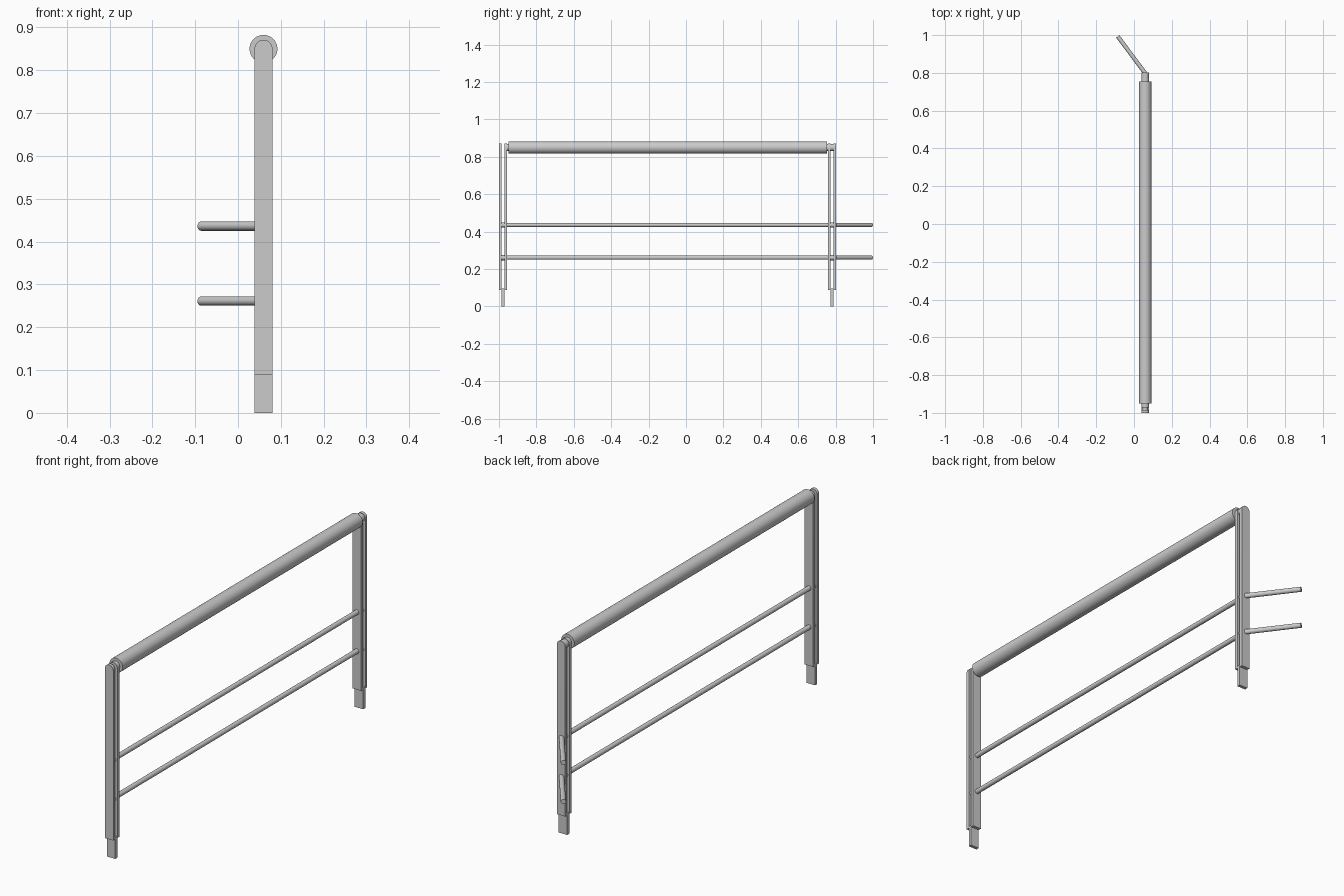
import bpy, bmesh, math
from mathutils import Vector

if "Cube" in bpy.data.objects:
    bpy.data.objects.remove(bpy.data.objects["Cube"])

X = 0.0595            # railing centre line
HALF = 0.021          # half width of a post plate
ROD_Z = (0.261, 0.436)


def finish(name, bm):
    bmesh.ops.recalc_face_normals(bm, faces=bm.faces)
    me = bpy.data.meshes.new(name)
    bm.to_mesh(me)
    bm.free()
    ob = bpy.data.objects.new(name, me)
    bpy.context.collection.objects.link(ob)
    bpy.ops.object.select_all(action='DESELECT')
    ob.select_set(True)
    bpy.context.view_layer.objects.active = ob
    bpy.ops.object.shade_smooth_by_angle(angle=math.radians(30))
    return ob


def tube(name, a, b, r, seg=32):
    a, b = Vector(a), Vector(b)
    bm = bmesh.new()
    bmesh.ops.create_cone(bm, cap_ends=True, segments=seg, radius1=r, radius2=r,
                          depth=(b - a).length)
    ob = finish(name, bm)
    ob.location = (a + b) / 2
    ob.rotation_mode = 'QUATERNION'
    ob.rotation_quaternion = (b - a).to_track_quat('Z', 'Y')
    return ob


def slab(name, profile, y0, y1):
    # Extrude an (x, z) outline along y
    bm = bmesh.new()
    face = bm.faces.new([bm.verts.new((x, y0, z)) for x, z in profile])
    ext = bmesh.ops.extrude_face_region(bm, geom=[face])
    verts = [g for g in ext['geom'] if isinstance(g, bmesh.types.BMVert)]
    bmesh.ops.translate(bm, verts=verts, vec=(0, y1 - y0, 0))
    return finish(name, bm)


# Plate outline with a round top, and the narrow foot outline
plate = [(X - HALF, 0.088), (X + HALF, 0.088)]
plate += [(X + HALF * math.cos(math.pi * i / 16), 0.85 + HALF * math.sin(math.pi * i / 16))
          for i in range(17)]
foot = [(X - HALF, 0), (X + HALF, 0), (X + HALF, 0.096), (X - HALF, 0.096)]

# Two posts, each a pair of plates with a foot and spacers in the gap
for side, y in (("near", -1.0), ("far", 0.759)):
    slab(side + "_post_outer_plate", plate, y, y + 0.014)
    slab(side + "_post_inner_plate", plate, y + 0.029, y + 0.043)
    slab(side + "_post_foot", foot, y + 0.014, y + 0.029)
    for i, z in enumerate(ROD_Z):
        tube(f"{side}_post_spacer_{i}", (X, y + 0.013, z), (X, y + 0.03, z), 0.014, 24)

# Handrail with its thinner necks
tube("handrail", (X, -0.95, 0.85), (X, 0.754, 0.85), 0.0325, 48)
tube("near_rail_neck", (X, -0.966, 0.85), (X, -0.945, 0.85), 0.019)
tube("far_rail_neck", (X, 0.745, 0.85), (X, 0.795, 0.85), 0.019)

# Lower rods, with angled return rods behind the far post
for i, z in enumerate(ROD_Z):
    tube(f"lower_rod_{i}", (X, -0.958, z), (X, 0.762, z), 0.0108, 24)
    tube(f"return_rod_{i}", (X, 0.798, z), (-0.086, 0.993, z), 0.0108, 24)
